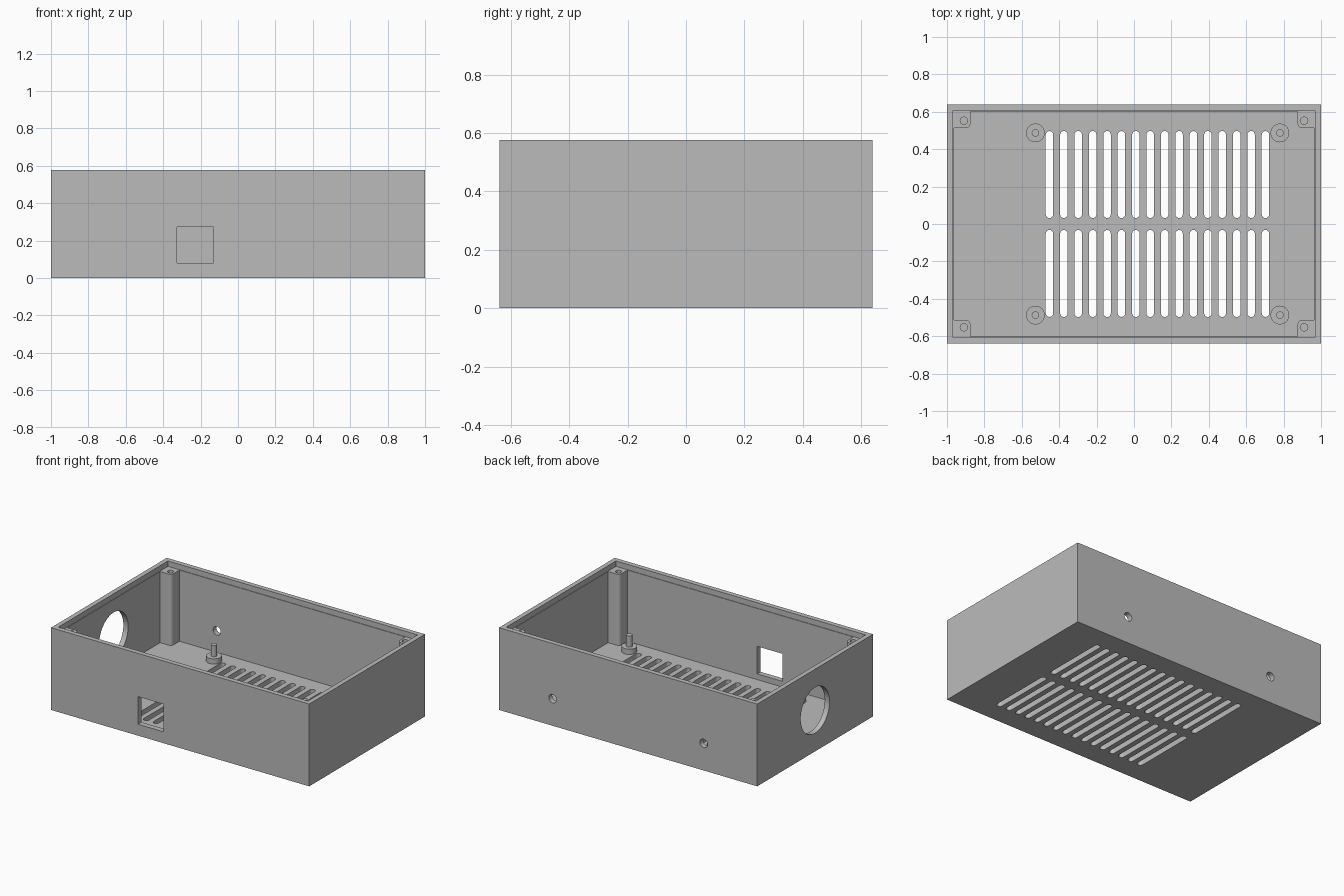
import bpy, bmesh
from math import pi, sin, cos
from mathutils import Matrix, Vector

if "Cube" in bpy.data.objects:
    bpy.data.objects.remove(bpy.data.objects["Cube"], do_unlink=True)

HX, HY, HEIGHT = 1.0, 0.64, 0.576      # outer half sizes and height
IX, IY = 0.963, 0.602                  # inner half sizes
FLOOR, LEDGE = 0.04, 0.538

grey = bpy.data.materials.new("plain grey")
grey.use_nodes = True
grey.diffuse_color = (0.5, 0.5, 0.5, 1)
grey.node_tree.nodes["Principled BSDF"].inputs["Base Color"].default_value = (0.5, 0.5, 0.5, 1)


def arc(cx, cy, r, start, end, steps):
    return [(cx + r * cos(start + (end - start) * i / steps),
             cy + r * sin(start + (end - start) * i / steps)) for i in range(steps + 1)]


def circle(cx, cy, r, steps=32):
    return arc(cx, cy, r, 0, 2 * pi, steps)[:-1]


def rect(x0, x1, y0, y1):
    return [(x0, y0), (x1, y0), (x1, y1), (x0, y1)]


def prism(bm, outline, low, high, turn=None):
    """Extrude an outline along z, then turn it if asked."""
    base = [bm.verts.new((x, y, low)) for x, y in outline]
    face = bm.faces.new(base)
    out = bmesh.ops.extrude_face_region(bm, geom=[face])
    top = [v for v in out["geom"] if isinstance(v, bmesh.types.BMVert)]
    bmesh.ops.translate(bm, vec=Vector((0, 0, high - low)), verts=top)
    if turn:
        bmesh.ops.transform(bm, matrix=turn, verts=base + top)


def finish(name, bm):
    bmesh.ops.recalc_face_normals(bm, faces=bm.faces)
    mesh = bpy.data.meshes.new(name)
    bm.to_mesh(mesh)
    bm.free()
    mesh.materials.append(grey)
    ob = bpy.data.objects.new(name, mesh)
    bpy.context.collection.objects.link(ob)
    return ob


def cut(ob, bm):
    """Subtract the closed shapes in bm from ob."""
    cutter = finish("cutter", bm)
    cutter.hide_render = True
    mod = ob.modifiers.new("cut", "BOOLEAN")
    mod.operation, mod.solver, mod.object = "DIFFERENCE", "EXACT", cutter
    graph = bpy.context.evaluated_depsgraph_get()
    mesh = bpy.data.meshes.new_from_object(ob.evaluated_get(graph))
    ob.modifiers.clear()
    ob.data = mesh
    bpy.data.objects.remove(cutter, do_unlink=True)


def smooth(ob):
    bpy.ops.object.select_all(action="DESELECT")
    ob.select_set(True)
    bpy.context.view_layer.objects.active = ob
    bpy.ops.object.shade_smooth_by_angle(angle=pi / 6)


# Case shell: main cavity, then the shallow lid recess around the rim
bm = bmesh.new()
prism(bm, rect(-HX, HX, -HY, HY), 0, HEIGHT)
case = finish("case_shell", bm)
bm = bmesh.new()
prism(bm, rect(-IX, IX, -IY, IY), FLOOR, HEIGHT + 0.1)
cut(case, bm)
bm = bmesh.new()
prism(bm, rect(-IX - 0.004, IX + 0.004, -IY - 0.004, IY + 0.004), LEDGE, HEIGHT + 0.1)
cut(case, bm)

# Openings: two rows of floor vents and the wall holes
bm = bmesh.new()
for i in range(16):
    x = -0.452 + i * 0.077
    for y0, y1 in ((0.052, 0.477), (-0.477, -0.052)):
        slot = arc(x, y1, 0.02, 0, pi, 10) + arc(x, y0, 0.02, pi, 2 * pi, 10)
        prism(bm, slot, -0.1, 0.1)
face_y = Matrix.Rotation(pi / 2, 4, "X")       # local y to z, local z to -y
face_x = Matrix.Rotation(pi / 2, 4, "Z") @ face_y   # local x to y, local z to x
prism(bm, rect(-0.327, -0.13, 0.08, 0.273), 0.5, 0.75, face_y)
for x in (-0.585, 0.585):
    prism(bm, circle(x, 0.19, 0.03, 24), -0.75, -0.5, face_y)
prism(bm, circle(0, 0.288, 0.16, 64), -1.1, -0.9, face_x)
cut(case, bm)
smooth(case)

# Corner screw posts with a rounded inner corner and a blind hole
for side, sx in (("left", 1), ("right", -1)):
    for end, sy in (("front", -1), ("back", 1)):
        w, r = 0.088, 0.022
        ix, iy = IX - w, IY - w
        outline = [(IX, iy), (IX, IY), (ix, IY)] + arc(ix + r, iy + r, r, pi, 1.5 * pi, 6)
        bm = bmesh.new()
        prism(bm, [(x * sx, y * sy) for x, y in outline], FLOOR, LEDGE)
        post = finish(f"screw_post_{end}_{side}", bm)
        bm = bmesh.new()
        prism(bm, circle(0.909 * sx, 0.552 * sy, 0.02, 24), 0.3, 0.7)
        cut(post, bm)
        smooth(post)

# Board standoffs: a wide collar carrying a thin pin
for side, x in (("left", 0.78), ("right", -0.527)):
    for end, y in (("front", -0.487), ("back", 0.487)):
        bm = bmesh.new()
        prism(bm, circle(x, y, 0.05), FLOOR, 0.077)
        prism(bm, circle(x, y, 0.02, 24), 0.06, 0.155)
        smooth(finish(f"standoff_{end}_{side}", bm))
